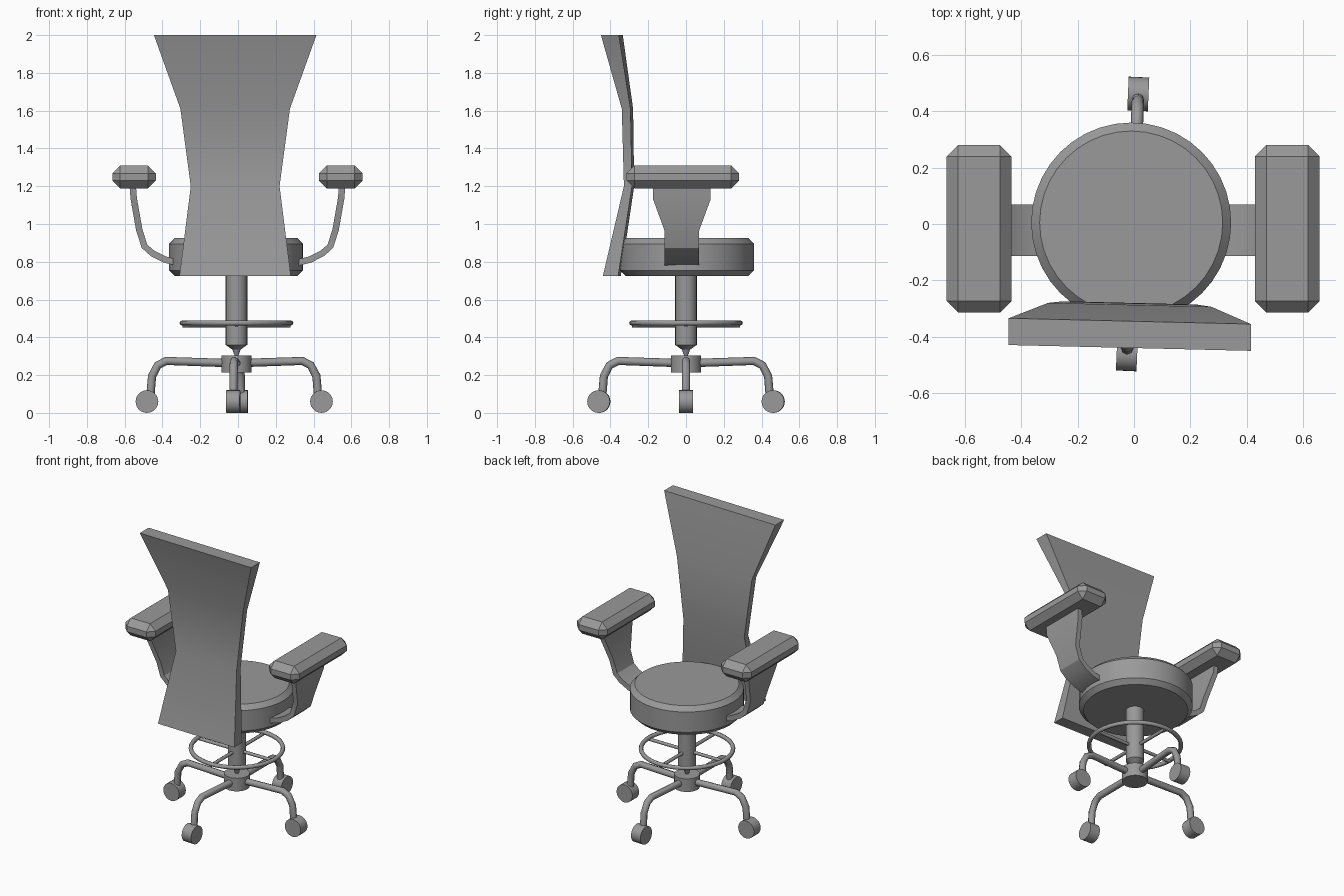
import bpy, bmesh, math
from mathutils import Matrix

cube = bpy.data.objects.get("Cube")
if cube:
    bpy.data.objects.remove(cube, do_unlink=True)

grey = bpy.data.materials.new("plain grey")
grey.use_nodes = True
colour = (0.32, 0.32, 0.32, 1)
grey.diffuse_color = colour
grey.node_tree.nodes["Principled BSDF"].inputs["Base Color"].default_value = colour


def select_only(obj):
    bpy.ops.object.select_all(action='DESELECT')
    obj.select_set(True)
    bpy.context.view_layer.objects.active = obj


def finish(name, bm, smooth=True):
    bmesh.ops.remove_doubles(bm, verts=bm.verts[:], dist=0.0001)
    bmesh.ops.recalc_face_normals(bm, faces=bm.faces[:])
    mesh = bpy.data.meshes.new(name)
    bm.to_mesh(mesh)
    bm.free()
    mesh.materials.append(grey)
    obj = bpy.data.objects.new(name, mesh)
    bpy.context.collection.objects.link(obj)
    if smooth:
        select_only(obj)
        bpy.ops.object.shade_smooth_by_angle(angle=math.radians(30))
    return obj


def loft(name, sections, smooth=True):
    """Bridge closed loops of equal length and cap both ends."""
    bm = bmesh.new()
    rings = [[bm.verts.new(p) for p in s] for s in sections]
    count = len(rings[0])
    for a, b in zip(rings, rings[1:]):
        for i in range(count):
            j = (i + 1) % count
            bm.faces.new((a[i], a[j], b[j], b[i]))
    bm.faces.new(rings[0][::-1])
    bm.faces.new(rings[-1])
    return finish(name, bm, smooth)


def lathe(name, profile, x, y=0, sides=36):
    turns = [2 * math.pi * i / sides for i in range(sides)]
    return loft(name, [[(x + r * math.cos(t), y + r * math.sin(t), z) for t in turns]
                       for r, z in profile])


def tube(name, points, radius, closed=False):
    curve = bpy.data.curves.new(name, 'CURVE')
    curve.dimensions = '3D'
    curve.bevel_depth = radius
    curve.bevel_resolution = 2
    curve.use_fill_caps = True
    spline = curve.splines.new('POLY')
    spline.points.add(len(points) - 1)
    for p, co in zip(spline.points, points):
        p.co = (*co, 1)
    spline.use_cyclic_u = closed
    curve.materials.append(grey)
    obj = bpy.data.objects.new(name, curve)
    bpy.context.collection.objects.link(obj)
    select_only(obj)
    bpy.ops.object.convert(target='MESH')
    bpy.ops.object.shade_smooth_by_angle(angle=math.radians(50))
    return obj


AXIS = -0.008

# Round padded seat with chamfered rims
lathe("seat", [(0.325, 0.725), (0.355, 0.755), (0.355, 0.895), (0.325, 0.925)],
      -0.01, 0.005, 40)

# Post with a pointed lower end, and the hub under it
lathe("post", [(0.005, 0.29), (0.022, 0.335), (0.057, 0.36), (0.057, 0.73)], AXIS, sides=24)
lathe("hub", [(0.08, 0.215), (0.08, 0.305)], AXIS, sides=32)

# Foot ring with four spokes
tube("foot_ring", [(AXIS + 0.287 * math.cos(math.tau * i / 40),
                    0.287 * math.sin(math.tau * i / 40), 0.476) for i in range(40)],
     0.014, True)
for i in range(4):
    c, s = math.cos(i * math.pi / 2), math.sin(i * math.pi / 2)
    tube("ring_spoke", [(AXIS + r * c, r * s, 0.464) for r in (0.03, 0.285)], 0.011)

# Bent legs, each standing on a wheel
leg_path = [(0.04, 0.264), (0.36, 0.275), (0.405, 0.252), (0.435, 0.195), (0.443, 0.1)]
for degrees, x in ((0, -0.02), (87.5, -0.005), (180, -0.02), (267.5, -0.005)):
    a = math.radians(degrees)
    tube("leg", [(x + r * math.cos(a), r * math.sin(a), z) for r, z in leg_path], 0.022)
    bm = bmesh.new()
    place = (Matrix.Translation((x, 0, 0)) @ Matrix.Rotation(a, 4, 'Z')
             @ Matrix.Translation((0.462, 0, 0.06)) @ Matrix.Rotation(math.pi / 2, 4, 'X'))
    bmesh.ops.create_cone(bm, cap_ends=True, segments=28, radius1=0.06, radius2=0.06,
                          depth=0.073, matrix=place)
    finish("wheel", bm)

# Tall waisted backrest: height, half width, front y, rear y
back_sections = [(0.725, 0.295, -0.352, -0.433), (1.2, 0.235, -0.28, -0.323),
                 (1.61, 0.29, -0.287, -0.333), (2.0, 0.43, -0.345, -0.44)]
skew = -0.024
loft("backrest", [[(-0.015 + sx * w, y + sx * w * skew, z)
                   for sx, y in ((-1, rear), (1, rear), (1, front), (-1, front))]
                  for z, w, front, rear in back_sections])

# Armrests: flat curved straps that widen under chamfered pads
strap = [(0.32, 0.796, 0.092), (0.385, 0.812, 0.092), (0.45, 0.845, 0.092),
         (0.492, 0.882, 0.092), (0.52, 0.97, 0.092), (0.549, 1.135, 0.153),
         (0.555, 1.21, 0.153)]
for name, side in (("left", 1), ("right", -1)):
    sections = []
    for i, (x, z, w) in enumerate(strap):
        x0, z0, _ = strap[max(i - 1, 0)]
        x1, z1, _ = strap[min(i + 1, len(strap) - 1)]
        length = math.hypot(x1 - x0, z1 - z0)
        nx, nz = (z1 - z0) / length * 0.017, -(x1 - x0) / length * 0.017
        sections.append([(side * (x + k * nx) - 0.003, -0.022 + h * w, z + k * nz)
                         for k, h in ((-1, -1), (1, -1), (1, 1), (-1, 1))])
    loft(name + "_arm_strap", sections)

    bm = bmesh.new()
    bmesh.ops.create_cube(bm, size=1)
    bmesh.ops.transform(bm, verts=bm.verts[:], matrix=Matrix.Translation(
        (side * 0.547 - 0.003, -0.017, 1.249)) @ Matrix.Diagonal((0.23, 0.595, 0.12, 1)))
    bmesh.ops.bevel(bm, geom=bm.edges[:], offset=0.041, segments=1, affect='EDGES')
    finish(name + "_arm_pad", bm, False)
